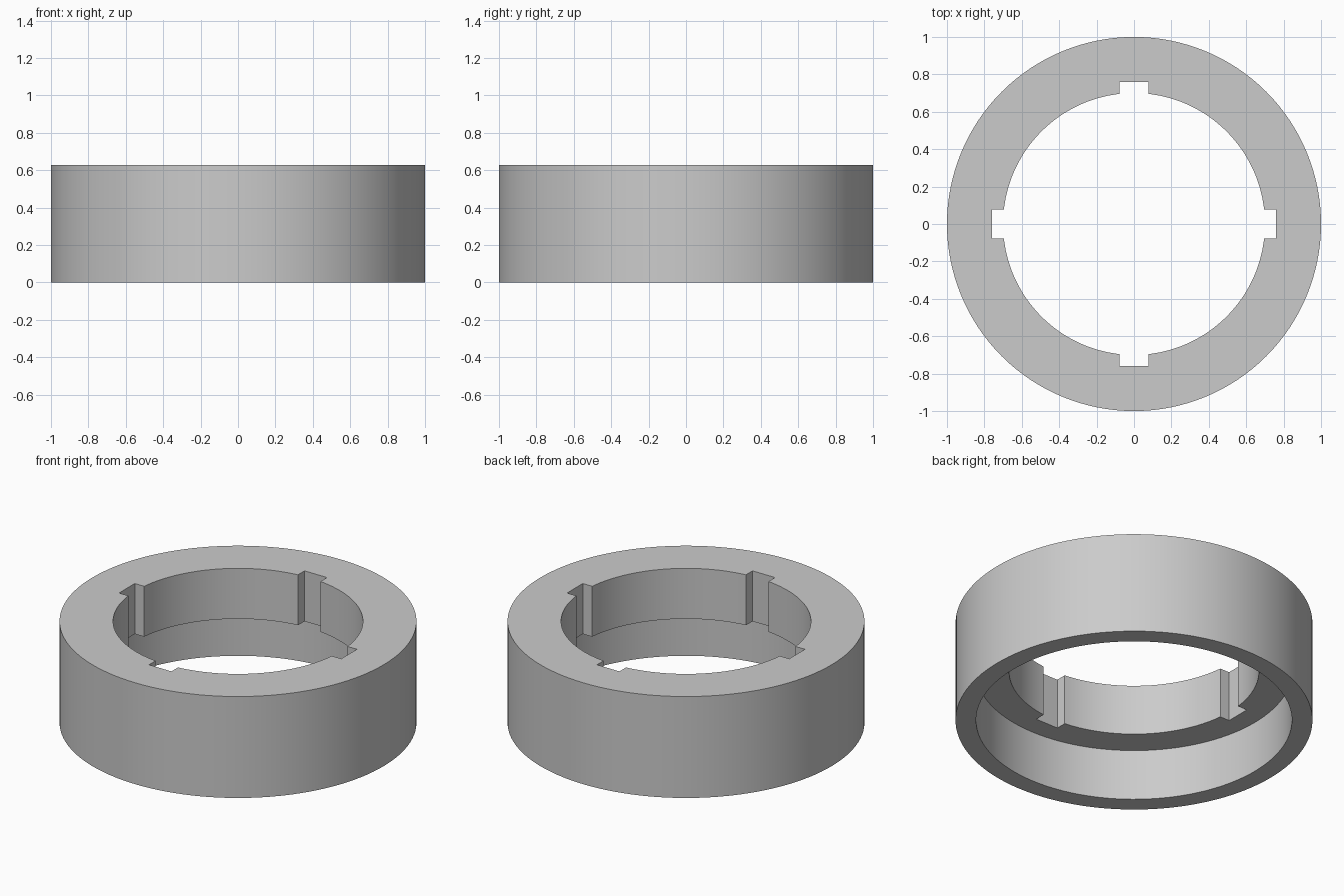
import bpy
import math

if "Cube" in bpy.data.objects:
    bpy.data.objects.remove(bpy.data.objects["Cube"], do_unlink=True)

HEIGHT = 0.627
LEDGE = 0.315          # height of the step inside the ring
OUTER, RECESS, BORE = 1.0, 0.885, 0.70
SLOT_REACH, SLOT_WIDTH = 0.76, 0.154
MARGIN = 0.1


def cylinder(name, radius, bottom, top):
    bpy.ops.mesh.primitive_cylinder_add(
        vertices=128, radius=radius, depth=top - bottom,
        location=(0, 0, (bottom + top) / 2))
    obj = bpy.context.object
    obj.name = name
    return obj


def slot_bar(name, angle):
    bpy.ops.mesh.primitive_cube_add(
        size=1, location=(0, 0, HEIGHT / 2), rotation=(0, 0, angle))
    obj = bpy.context.object
    obj.name = name
    obj.scale = (2 * SLOT_REACH, SLOT_WIDTH, HEIGHT + 2 * MARGIN)
    return obj


def cut(body, cutter):
    cutter.hide_render = True
    bpy.context.view_layer.update()
    bpy.ops.object.select_all(action='DESELECT')
    body.select_set(True)
    bpy.context.view_layer.objects.active = body
    mod = body.modifiers.new(cutter.name, 'BOOLEAN')
    mod.operation = 'DIFFERENCE'
    mod.solver = 'EXACT'
    mod.object = cutter
    bpy.ops.object.modifier_apply(modifier=mod.name)
    bpy.data.objects.remove(cutter, do_unlink=True)


# Ring body
ring = cylinder("slotted_ring", OUTER, 0, HEIGHT)

# Through bore, wider recess underneath, and four key slots from two crossed bars
cut(ring, cylinder("bore_cutter", BORE, -MARGIN, HEIGHT + MARGIN))
cut(ring, cylinder("recess_cutter", RECESS, -MARGIN, LEDGE))
for i in range(2):
    cut(ring, slot_bar("slot_cutter", i * math.pi / 2))

# Plain grey finish
grey = bpy.data.materials.new("light_grey")
grey.use_nodes = True
colour = (0.6, 0.6, 0.6, 1)
grey.diffuse_color = colour
grey.node_tree.nodes["Principled BSDF"].inputs["Base Color"].default_value = colour
ring.data.materials.clear()
ring.data.materials.append(grey)

# Smooth round walls with crisp rims
bpy.ops.object.select_all(action='DESELECT')
ring.select_set(True)
bpy.context.view_layer.objects.active = ring
bpy.ops.object.shade_smooth_by_angle(angle=math.radians(30))
